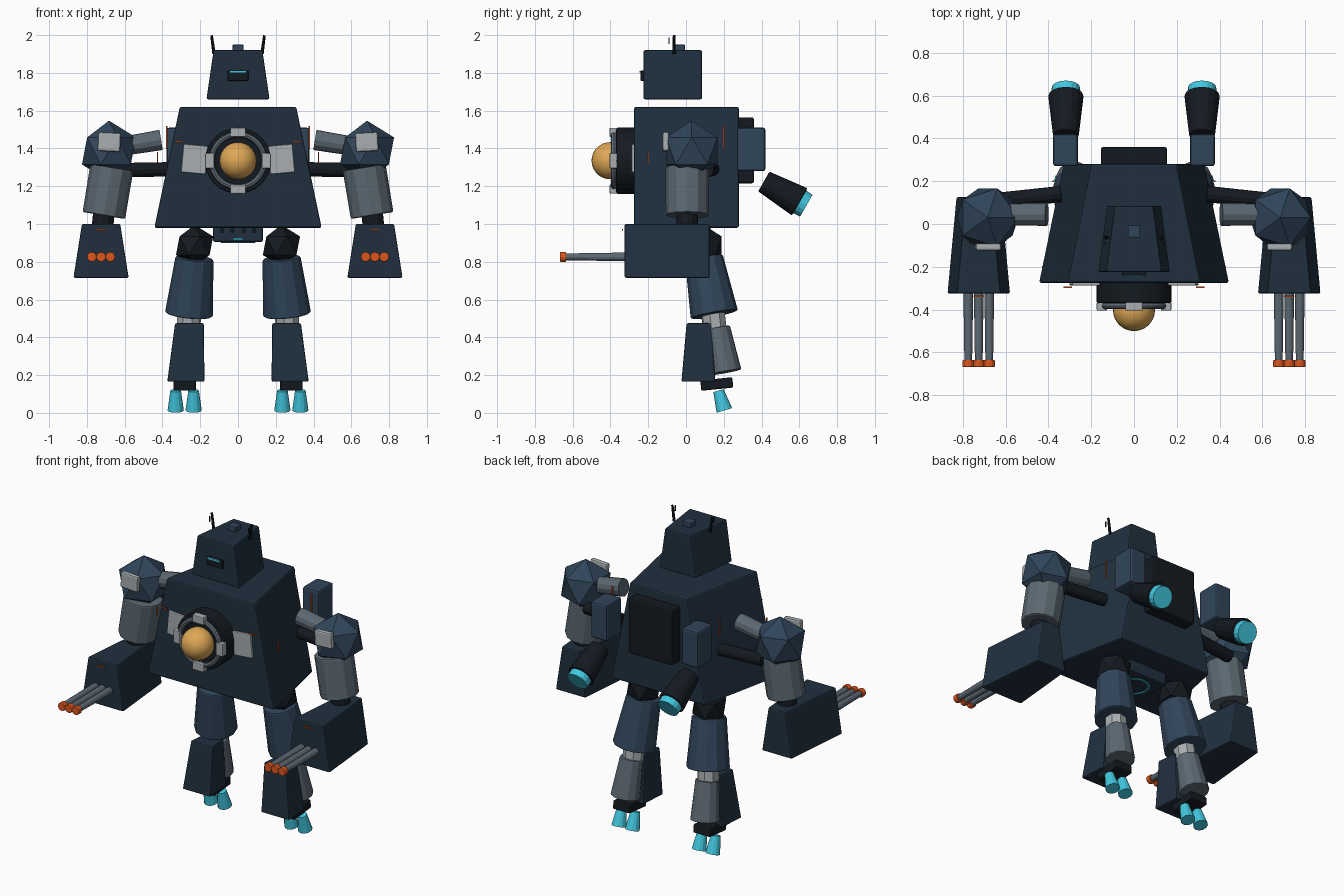
import bpy, bmesh, math
from mathutils import Vector, Matrix

if "Cube" in bpy.data.objects:
    bpy.data.objects.remove(bpy.data.objects["Cube"])


def material(name, hexcode):
    rgb = [int(hexcode[i:i + 2], 16) / 255 for i in (0, 2, 4)]
    m = bpy.data.materials.new(name)
    m.diffuse_color = [((c + 0.055) / 1.055) ** 2.4 if c > 0.04 else c / 12.92 for c in rgb] + [1]
    m.use_nodes = True
    m.node_tree.nodes["Principled BSDF"].inputs["Base Color"].default_value = m.diffuse_color
    return m


NAVY, BLUE = material("navy", "20303F"), material("steel_blue", "30455A")
DARK, GREY = material("dark", "141A21"), material("grey", "5C6872")
LIGHT, CYAN = material("light_grey", "A8AEB0"), material("cyan", "42C8E0")
ORANGE, AMBER = material("orange", "DC561E"), material("amber", "DFA856")


def finish(name, bm, mat, bevel=0.0, smooth=False):
    bmesh.ops.recalc_face_normals(bm, faces=bm.faces)
    me = bpy.data.meshes.new(name)
    bm.to_mesh(me)
    bm.free()
    me.materials.append(mat)
    ob = bpy.data.objects.new(name, me)
    bpy.context.collection.objects.link(ob)
    if smooth:
        for p in me.polygons:
            p.use_smooth = True
    if bevel:
        mod = ob.modifiers.new("bevel", "BEVEL")
        mod.width, mod.segments = bevel, 2
    return ob


def box(name, c, size, mat, bevel=0.0, rot=(0, 0, 0)):
    bm = bmesh.new()
    bmesh.ops.create_cube(bm, size=1, matrix=Matrix.Diagonal((*size, 1)))
    ob = finish(name, bm, mat, bevel)
    ob.location, ob.rotation_euler = c, rot
    return ob


def wedge(name, cx, z, y, front, back, mat, bevel=0.008):
    """Block with half widths (bottom, top) given at its front and its back."""
    bm = bmesh.new()
    bmesh.ops.create_cube(bm, size=2)
    for v in bm.verts:
        top, rear = v.co.z > 0, v.co.y > 0
        half = (back if rear else front)[top]
        v.co = (cx + half * v.co.x, y[rear], z[top])
    return finish(name, bm, mat, bevel)


def rod(name, p, q, r1, r2, mat, sides=12, bevel=0.0):
    p, q = Vector(p), Vector(q)
    bm = bmesh.new()
    bmesh.ops.create_cone(bm, cap_ends=True, segments=sides, radius1=r1, radius2=r2, depth=(q - p).length)
    ob = finish(name, bm, mat, bevel)
    ob.location = (p + q) / 2
    ob.rotation_euler = (q - p).to_track_quat('Z', 'Y').to_euler()
    return ob


def ico(name, c, r, mat):
    bm = bmesh.new()
    bmesh.ops.create_icosphere(bm, subdivisions=1, radius=r, matrix=Matrix.Translation(c))
    return finish(name, bm, mat)


def ring(name, c, major, minor, mat, rot=(0, 0, 0)):
    bpy.ops.mesh.primitive_torus_add(location=c, rotation=rot, major_radius=major, minor_radius=minor,
                                     major_segments=32, minor_segments=8)
    ob = bpy.context.object
    ob.name = name
    ob.data.materials.append(mat)
    return ob


# Torso and head
wedge("torso", 0, (0.98, 1.62), (-0.275, 0.28), (0.445, 0.31), (0.33, 0.2), NAVY, 0.01)
wedge("head", 0, (1.66, 1.92), (-0.225, 0.085), (0.168, 0.13), (0.127, 0.09), NAVY)
box("visor", (0, -0.228, 1.785), (0.11, 0.025, 0.055), DARK, 0.004)
box("visor_light", (0, -0.24, 1.806), (0.085, 0.012, 0.01), CYAN)
box("head_cap", (0, -0.035, 1.93), (0.058, 0.058, 0.04), BLUE, 0.005)
box("pelvis", (0, 0, 0.945), (0.265, 0.26, 0.08), NAVY, 0.01)
ring("pelvis_ring", (0, 0, 0.908), 0.085, 0.009, CYAN)
box("pelvis_light", (0, -0.135, 0.92), (0.055, 0.012, 0.012), CYAN)
for x in (-0.085, -0.03, 0.03, 0.085):
    box("pelvis_bolt", (x, -0.132, 0.966), (0.02, 0.012, 0.02), DARK)
box("back_panel", (0, 0.315, 1.39), (0.31, 0.09, 0.35), DARK, 0.012)

# Chest core
Z = 1.335
rod("core_housing", (0, -0.26, Z), (0, -0.37, Z), 0.175, 0.175, DARK, 32, 0.008)
ring("core_ring", (0, -0.382, Z), 0.14, 0.016, GREY, (math.pi / 2, 0, 0))
bm = bmesh.new()
bmesh.ops.create_uvsphere(bm, u_segments=32, v_segments=16, radius=0.098,
                          matrix=Matrix.Translation((0, -0.402, Z)))
finish("core", bm, AMBER, smooth=True)
for i in range(4):
    a = i * math.pi / 2
    box("core_clip", (0.15 * math.sin(a), -0.385, Z + 0.15 * math.cos(a)),
        (0.08, 0.04, 0.048), LIGHT, 0.005, (0, a, 0))

for s in (-1, 1):
    side = "left_" if s < 0 else "right_"

    # Torso and head details
    box(side + "chest_plate", (s * 0.23, -0.278, 1.343), (0.13, 0.02, 0.15), LIGHT, 0.006, (0, s * -0.09, 0))
    box(side + "chest_strip", (s * 0.31, -0.295, 1.435), (0.04, 0.006, 0.008), ORANGE)
    box(side + "flank_strip", (s * 0.427, -0.2, 1.352), (0.006, 0.008, 0.06), ORANGE)
    box(side + "rear_strip", (s * 0.377, 0.2, 1.46), (0.006, 0.008, 0.12), ORANGE)
    rod(side + "antenna", (s * 0.127, -0.063, 1.9), (s * 0.14, -0.063, 1.999), 0.009, 0.007, DARK, 8)
    box(side + "antenna_fin", (s * 0.137, -0.09, 1.97), (0.006, 0.006, 0.035), DARK)

    # Back thrusters
    box(side + "pod", (s * 0.32, 0.345, 1.395), (0.115, 0.15, 0.23), BLUE, 0.012)
    rod(side + "thruster", (s * 0.318, 0.412, 1.225), (s * 0.318, 0.602, 1.117), 0.06, 0.083, DARK, 16, 0.006)
    rod(side + "thruster_glow", (s * 0.318, 0.59, 1.124), (s * 0.318, 0.637, 1.097), 0.07, 0.066, CYAN, 16)

    # Arm
    rod(side + "arm_strut", (s * 0.407, 0.045, 1.445), (s * 0.62, 0.045, 1.41), 0.054, 0.05, GREY)
    rod(side + "lower_strut", (s * 0.34, 0.14, 1.29), (s * 0.62, 0.11, 1.285), 0.038, 0.038, DARK)
    ico(side + "shoulder", (s * 0.683, 0.03, 1.387), 0.16, BLUE)
    box(side + "shoulder_plate", (s * 0.682, -0.107, 1.434), (0.12, 0.033, 0.1), LIGHT, 0.01, (0, s * -0.05, 0))
    rod(side + "upper_arm", (s * 0.668, 0.007, 1.3), (s * 0.71, 0.007, 1.045), 0.115, 0.114, GREY, 12, 0.008)
    rod(side + "elbow", (s * 0.71, 0.007, 1.06), (s * 0.718, 0.007, 0.98), 0.057, 0.057, DARK)
    wedge(side + "forearm", s * 0.725, (0.715, 1.0), (-0.325, 0.125), (0.147, 0.102), (0.105, 0.06), NAVY)
    box(side + "forearm_strip", (s * 0.725, -0.337, 0.97), (0.05, 0.006, 0.008), ORANGE)
    for dx in (-0.049, 0, 0.049):
        x = s * 0.725 + dx
        rod(side + "barrel", (x, -0.31, 0.826), (x, -0.645, 0.826), 0.023, 0.018, GREY)
        rod(side + "muzzle", (x, -0.635, 0.826), (x, -0.668, 0.826), 0.026, 0.026, ORANGE, 12, 0.004)

    # Leg
    ico(side + "hip", (s * 0.23, 0.095, 0.885), 0.11, DARK)
    rod(side + "thigh", (s * 0.23, 0.095, 0.82), (s * 0.26, 0.15, 0.52), 0.101, 0.127, BLUE, 12, 0.008)
    rod(side + "knee", (s * 0.258, 0.14, 0.55), (s * 0.262, 0.155, 0.42), 0.065, 0.065, LIGHT, 8)
    rod(side + "calf", (s * 0.265, 0.165, 0.45), (s * 0.28, 0.208, 0.215), 0.07, 0.088, GREY, 12, 0.006)
    plate = wedge(side + "shin_plate", 0, (0.165, 0.475), (-0.024, 0.155),
                  (0.099, 0.077), (0.085, 0.063), NAVY)
    for v in plate.data.vertices:
        top = v.co.z > 0.3
        v.co.x += s * (0.257 if top else 0.276)
        if top:
            v.co.y = 0.003 if v.co.y < 0 else 0.135
    box(side + "ankle", (s * 0.282, 0.163, 0.153), (0.12, 0.17, 0.055), DARK, 0.008, (0.1, 0, 0))
    for x in (0.235, 0.33):
        rod(side + "foot_jet", (s * x, 0.172, 0.118), (s * x, 0.203, 0.013), 0.028, 0.043, CYAN, 12)
